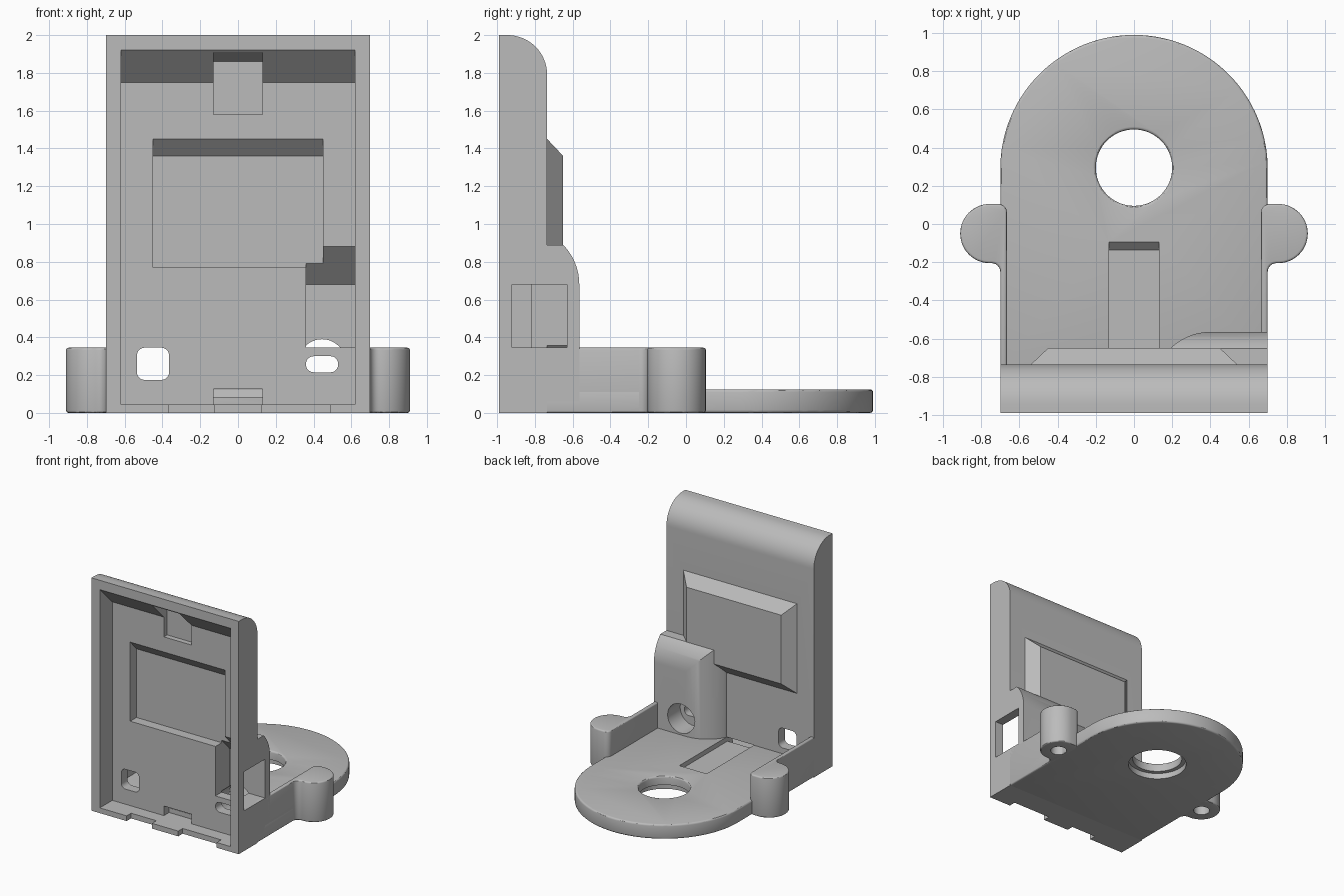
import bpy, bmesh
from math import sin, cos, radians
from mathutils import Vector

cube = bpy.data.objects.get("Cube")
if cube:
    bpy.data.objects.remove(cube, do_unlink=True)

grey = bpy.data.materials.new("light_grey_plastic")
grey.use_nodes = True
grey.diffuse_color = (0.5, 0.5, 0.5, 1)
grey.node_tree.nodes["Principled BSDF"].inputs["Base Color"].default_value = (0.5, 0.5, 0.5, 1)


def finish(bm, name):
    bmesh.ops.recalc_face_normals(bm, faces=bm.faces)
    mesh = bpy.data.meshes.new(name)
    bm.to_mesh(mesh)
    bm.free()
    mesh.materials.append(grey)
    obj = bpy.data.objects.new(name, mesh)
    bpy.context.collection.objects.link(obj)
    return obj


def prism(name, outline, axis, lo, hi):
    """Extrude a 2D outline along one axis (x: y,z pairs; y: x,z; z: x,y)."""
    place = {"x": lambda a, b: (lo, a, b),
             "y": lambda a, b: (a, lo, b),
             "z": lambda a, b: (a, b, lo)}[axis]
    bm = bmesh.new()
    face = bm.faces.new([bm.verts.new(place(a, b)) for a, b in outline])
    ext = bmesh.ops.extrude_face_region(bm, geom=[face])
    shift = Vector([(hi - lo) * (axis == k) for k in "xyz"])
    bmesh.ops.translate(bm, vec=shift,
                        verts=[v for v in ext["geom"] if isinstance(v, bmesh.types.BMVert)])
    return finish(bm, name)


def rect(a0, a1, b0, b1):
    return [(a0, b0), (a1, b0), (a1, b1), (a0, b1)]


def box(name, x, y, z):
    return prism(name, rect(*x, *y), "z", *z)


def arc(a, b, r, start, end, n=16):
    angles = [radians(start + (end - start) * i / n) for i in range(n + 1)]
    return [(a + r * cos(t), b + r * sin(t)) for t in angles]


def circle(a, b, r):
    return arc(a, b, r, 0, 360, 64)[:-1]


def round_rect(a0, a1, b0, b1, r):
    return (arc(a1 - r, b1 - r, r, 0, 90, 8) + arc(a0 + r, b1 - r, r, 90, 180, 8)
            + arc(a0 + r, b0 + r, r, 180, 270, 8) + arc(a1 - r, b0 + r, r, 270, 360, 8))


def bake(obj):
    """Apply all modifiers."""
    deps = bpy.context.evaluated_depsgraph_get()
    mesh = bpy.data.meshes.new_from_object(obj.evaluated_get(deps))
    obj.modifiers.clear()
    obj.data = mesh


def combine(obj, operation, *others):
    for other in others:
        mod = obj.modifiers.new("combine", "BOOLEAN")
        mod.operation, mod.solver, mod.object = operation, "EXACT", other
        bake(obj)
        bpy.data.objects.remove(other, do_unlink=True)


def bevel(obj, width):
    mod = obj.modifiers.new("bevel", "BEVEL")
    mod.width, mod.segments = width, 3
    mod.limit_method, mod.angle_limit = "ANGLE", radians(50)
    bake(obj)


def smooth(obj):
    obj.data.shade_smooth()
    obj.data.set_sharp_from_angle(angle=radians(30))


# Upright panel with a rounded top back edge
BACK, INNER, HALF = -0.735, -0.82, 0.70
panel = prism("upright_panel",
              [(-0.99, 0), (BACK, 0)] + arc(BACK - 0.21, 1.79, 0.21, 0, 90) + [(-0.99, 2)],
              "x", -HALF, HALF)

# Raised rear window housing, chamfered on all four sides
bm = bmesh.new()
for y, hx, z0, z1 in ((-0.79, 0.54, 0.68, 1.45), (BACK, 0.54, 0.68, 1.45), (-0.65, 0.45, 0.77, 1.36)):
    for a, b in rect(-hx, hx, z0, z1):
        bm.verts.new((a, y, b))
bmesh.ops.convex_hull(bm, input=bm.verts)
bmesh.ops.dissolve_limit(bm, angle_limit=0.01, verts=bm.verts, edges=bm.edges)
housing = finish(bm, "window_housing")

# Rounded connector housing on the back of the panel
connector = prism("connector_housing",
                  [(-0.78, 0.06), (-0.565, 0.06)] + arc(-0.865, 0.68, 0.3, 0, 44.4) + [(-0.78, 0.89)],
                  "x", 0.1, HALF)
plan = prism("connector_plan",
             [(HALF, -0.78), (HALF, -0.565)] + arc(0.40, -0.865, 0.3, 90, 154) + [(0.13, -0.78)],
             "z", 0, 1)
combine(connector, "INTERSECT", plan)
combine(panel, "UNION", housing, connector)

# Hollow front, window pocket, connector bay and openings
combine(
    panel, "DIFFERENCE",
    prism("cavity", [(-1.05, 0.045), (INNER, 0.045), (INNER, 1.75), (-0.99, 1.92), (-1.05, 1.92)],
          "x", -0.62, 0.62),
    prism("window_pocket", [(-0.85, 0.77), (BACK, 0.77), (BACK, 1.36), (INNER, 1.45), (-0.85, 1.45)],
          "x", -0.45, 0.45),
    prism("connector_bay", [(-0.85, 0.345), (-0.63, 0.345), (-0.63, 0.68), (INNER, 0.88), (-0.85, 0.88)],
          "x", 0.36, 0.62),
    prism("top_recess", [(-0.9, 1.58), (-0.775, 1.58), (-0.775, 1.86), (-0.98, 1.91)],
          "x", -0.13, 0.13),
    box("side_opening", (0.55, 0.8), (-0.92, -0.63), (0.345, 0.68)),
    prism("square_hole", round_rect(-0.535, -0.365, 0.175, 0.345, 0.04), "y", -0.9, -0.6),
    prism("cable_slot", round_rect(0.36, 0.53, 0.215, 0.30, 0.04), "y", -0.9, -0.7),
    prism("plug_hole", circle(0.445, 0.265, 0.125), "y", BACK, -0.4),
    box("bottom_tunnel", (-0.13, 0.13), (-0.9, -0.6), (0.045, 0.127)),
    box("lip_notch_right", (-0.365, -0.125), (-1.1, -0.93), (-0.1, 0.1)),
    box("lip_notch_left", (0.125, 0.49), (-1.1, -0.93), (-0.1, 0.1)))
smooth(panel)

# Base plate with a round end, centre hole and cable channel
base = prism("base_plate",
             arc(0, 0.29, HALF, 0, 180, 64) + [(-HALF, -0.75), (HALF, -0.75)], "z", 0, 0.125)
combine(base, "DIFFERENCE", prism("centre_hole", circle(0, 0.295, 0.2), "z", -0.1, 0.3))
bevel(base, 0.015)
combine(base, "DIFFERENCE",
        prism("counterbore", circle(0, 0.295, 0.235), "z", -0.1, 0.05),
        prism("channel", [(-0.9, 0.085), (-0.135, 0.085), (-0.09, 0.13), (-0.09, 0.2), (-0.9, 0.2)],
              "x", -0.13, 0.13))
smooth(base)

# Side rails ending in screw ears
for side, name in ((1, "left_side_rail"), (-1, "right_side_rail")):
    outline = ([(0.665, -0.75), (HALF, -0.75)] + arc(0.745, -0.25, 0.045, 180, 90, 6)
               + arc(0.755, -0.05, 0.155, -90, 90, 32) + arc(0.71, 0.06, 0.045, 90, 180, 6))
    rail = prism(name, [(side * x, y) for x, y in outline], "z", 0, 0.345)
    bevel(rail, 0.012)
    combine(rail, "DIFFERENCE", prism("screw_hole", circle(side * 0.76, -0.05, 0.065), "z", -0.1, 0.25))
    smooth(rail)
